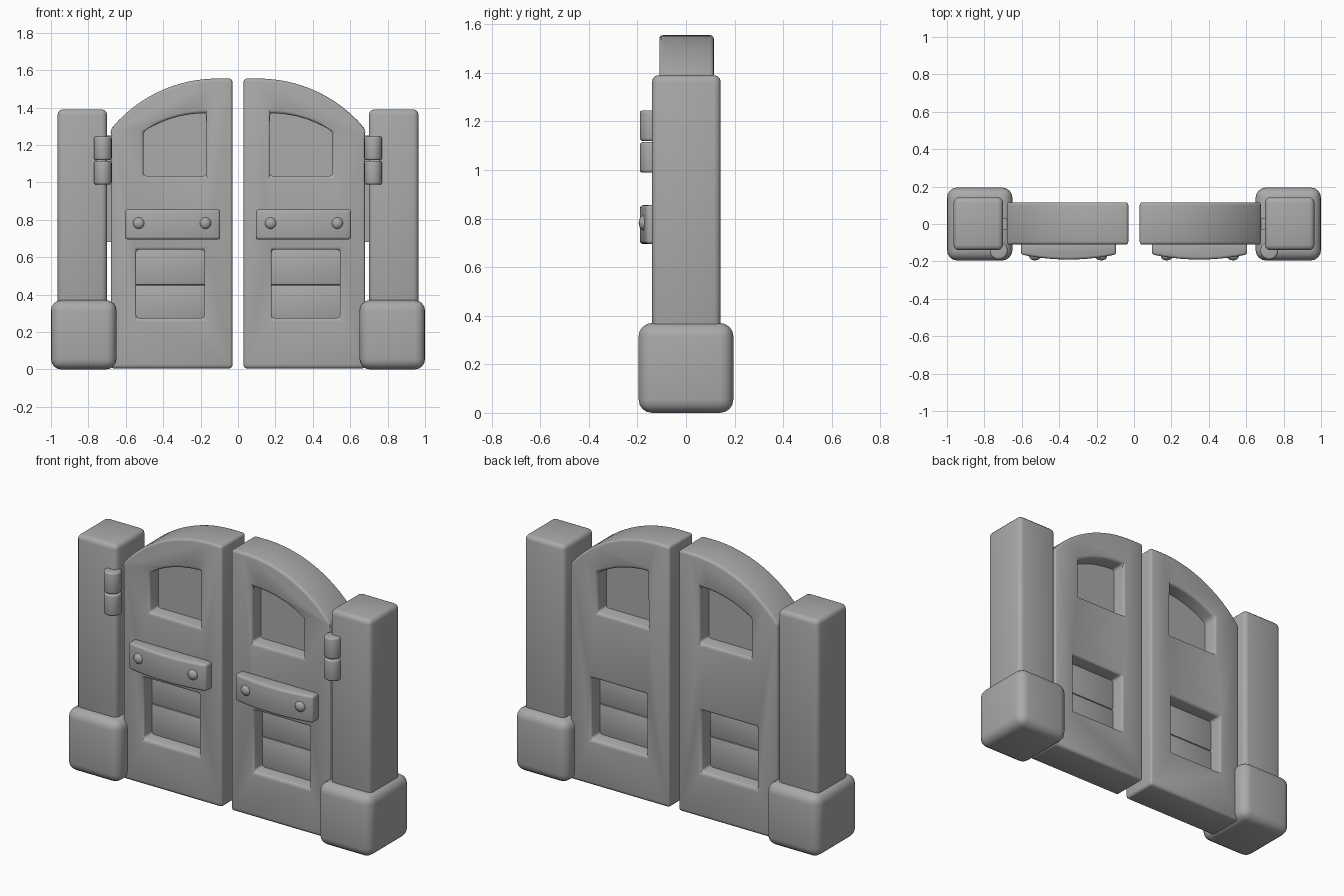
import bpy, bmesh, math
from mathutils import Matrix, Vector

default = bpy.data.objects.get("Cube")
if default:
    bpy.data.objects.remove(default, do_unlink=True)

grey = bpy.data.materials.new("plain_grey")
grey.use_nodes = True
grey.diffuse_color = (0.4, 0.4, 0.4, 1)
grey.node_tree.nodes["Principled BSDF"].inputs["Base Color"].default_value = (0.4, 0.4, 0.4, 1)


def make_object(name, bm):
    bmesh.ops.recalc_face_normals(bm, faces=bm.faces)
    mesh = bpy.data.meshes.new(name)
    bm.to_mesh(mesh)
    bm.free()
    mesh.materials.append(grey)
    obj = bpy.data.objects.new(name, mesh)
    bpy.context.collection.objects.link(obj)
    return obj


def finish(obj, bevel=0.0, segments=3):
    """Round the edges, mirror to the other side and bake the modifiers."""
    if bevel:
        mod = obj.modifiers.new("round", "BEVEL")
        mod.width, mod.segments = bevel, segments
        mod.limit_method, mod.angle_limit = "ANGLE", math.radians(35)
    obj.modifiers.new("mirror", "MIRROR").use_mirror_merge = False
    bpy.ops.object.select_all(action="DESELECT")
    obj.select_set(True)
    bpy.context.view_layer.objects.active = obj
    bpy.ops.object.convert(target="MESH")
    bpy.ops.object.shade_smooth_by_angle(angle=math.radians(40))
    return obj


def prism(name, points, low, high, axis):
    """Extrude a flat outline along the y or z axis."""
    bm = bmesh.new()
    place = (lambda p: (p[0], low, p[1])) if axis == "y" else (lambda p: (p[0], p[1], low))
    face = bm.faces.new([bm.verts.new(place(p)) for p in points])
    step = Vector((0, high - low, 0) if axis == "y" else (0, 0, high - low))
    new = bmesh.ops.extrude_face_region(bm, geom=[face])["geom"]
    bmesh.ops.translate(bm, vec=step, verts=[v for v in new if isinstance(v, bmesh.types.BMVert)])
    return make_object(name, bm)


def box(name, x, y, z):
    return prism(name, [(x[0], z[0]), (x[1], z[0]), (x[1], z[1]), (x[0], z[1])], *y, "y")


def arched(left, right, bottom, top, radius, crown=-0.11, steps=14):
    """Outline whose top falls away in an arc towards the post."""
    points = [(left, bottom), (right, bottom), (right, top)]
    for i in range(steps + 1):
        x = crown + (left - crown) * i / steps
        points.append((x, top - radius + math.sqrt(radius ** 2 - (x - crown) ** 2)))
    return points


# Posts and their chunky feet
finish(box("posts", (-0.965, -0.7), (-0.14, 0.143), (0.3, 1.39)), 0.028)
finish(box("post_feet", (-1, -0.65), (-0.195, 0.195), (0, 0.37)), 0.055, 4)

# Door leaves with two openings cut through each
doors = prism("doors", arched(-0.68, -0.03, 0.005, 1.555, 0.737), -0.11, 0.115, "y")
window = arched(-0.505, -0.168, 1.035, 1.37, 0.62, crown=-0.17)
window.pop(2)
cutters = [prism("window_cutter", window, -0.3, 0.3, "y"),
           box("lower_cutter", (-0.545, -0.18), (-0.3, 0.3), (0.275, 0.64))]
for cutter in cutters:
    mod = doors.modifiers.new("opening", "BOOLEAN")
    mod.operation, mod.solver, mod.object = "DIFFERENCE", "EXACT", cutter
finish(doors, 0.016)
for cutter in cutters:
    bpy.data.objects.remove(cutter, do_unlink=True)

# Infill panels set halfway through the openings
finish(box("upper_panels", (-0.53, -0.15), (-0.025, 0.025), (1.01, 1.38)))
for name, low in (("lower_planks", 0.255), ("upper_planks", 0.452)):
    finish(box(name, (-0.57, -0.16), (-0.028, 0.028), (low, low + 0.197)), 0.01, 2)

# Bowed plates across the doors
plate = [(-0.605, -0.1), (-0.095, -0.1)]
for i in range(11):
    t = 1 - i / 5
    plate.append((-0.35 + 0.255 * t, -0.19 + 0.027 * t * t))
finish(prism("push_plates", plate, 0.695, 0.855, "z"), 0.014)

# Domed bolts on the plates
bolts = bmesh.new()
for x in (-0.53, -0.175):
    bmesh.ops.create_uvsphere(bolts, u_segments=16, v_segments=10, radius=0.031,
                              matrix=Matrix.Translation((x, -0.173, 0.782)) @ Matrix.Diagonal((1, 0.7, 1, 1)))
finish(make_object("bolts", bolts))

# Hinge barrels, and the strip that joins door and post
for name, middle in (("lower_hinge_barrels", 1.052), ("upper_hinge_barrels", 1.182)):
    barrel = bmesh.new()
    bmesh.ops.create_cone(barrel, cap_ends=True, segments=24, radius1=0.048, radius2=0.048, depth=0.127,
                          matrix=Matrix.Translation((-0.723, -0.142, middle)))
    finish(make_object(name, barrel), 0.012)
finish(box("hinge_strips", (-0.72, -0.66), (-0.03, 0.03), (0.68, 1.25)))
